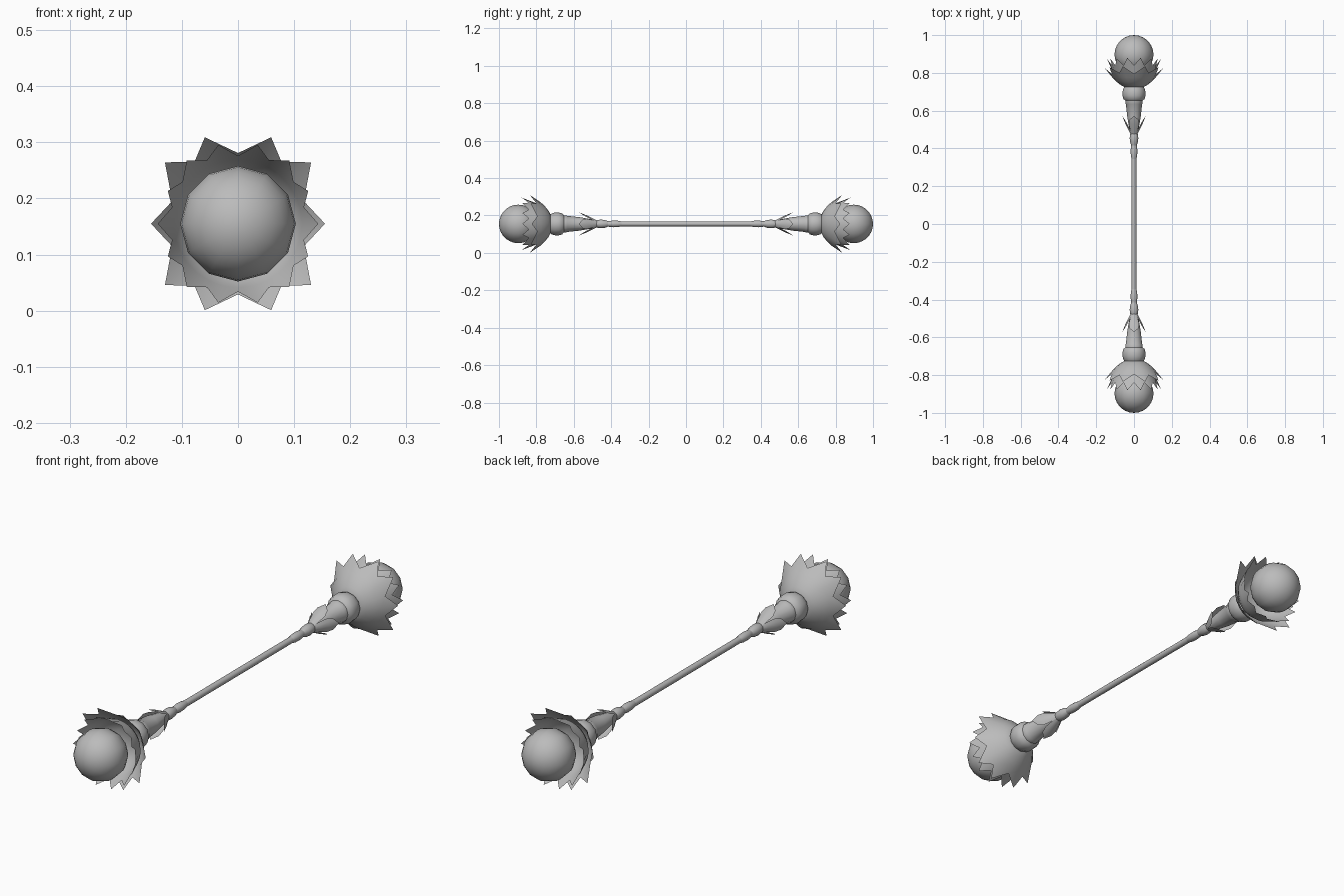
import bpy, bmesh, math
from mathutils import Matrix

if "Cube" in bpy.data.objects:
    bpy.data.objects.remove(bpy.data.objects["Cube"])

ZC = 0.155  # height of the staff axis
metal = bpy.data.materials.new("grey metal")
metal.diffuse_color = (0.5, 0.5, 0.5, 1)
metal.use_nodes = True
metal.node_tree.nodes["Principled BSDF"].inputs["Base Color"].default_value = metal.diffuse_color


def finish(name, bm, side, angle=40):
    """Turn a bmesh built along +y into an object at one end of the staff."""
    bmesh.ops.recalc_face_normals(bm, faces=bm.faces)
    if side < 0:
        bmesh.ops.scale(bm, vec=(1, -1, 1), verts=bm.verts)
        bmesh.ops.reverse_faces(bm, faces=bm.faces)
    bmesh.ops.translate(bm, vec=(0, 0, ZC), verts=bm.verts)
    me = bpy.data.meshes.new(name)
    bm.to_mesh(me)
    bm.free()
    me.materials.append(metal)
    ob = bpy.data.objects.new(name, me)
    bpy.context.collection.objects.link(ob)
    bpy.ops.object.select_all(action='DESELECT')
    ob.select_set(True)
    bpy.context.view_layer.objects.active = ob
    bpy.ops.object.shade_smooth_by_angle(angle=math.radians(angle))


def polar(bm, y, r, a):
    return bm.verts.new((r * math.cos(a), y, r * math.sin(a)))


def skin(bm, rows, closed=True):
    n = len(rows[0])
    for p, q in zip(rows, rows[1:]):
        for i in range(n if closed else n - 1):
            j = (i + 1) % n
            bm.faces.new((p[i], p[j], q[j], q[i]))


def lathe(name, profile, side, n=12):
    bm = bmesh.new()
    rows = [[polar(bm, y, r, 2 * math.pi * i / n) for i in range(n)] for y, r in profile]
    skin(bm, rows)
    bm.faces.new(rows[0])
    bm.faces.new(rows[-1])
    finish(name, bm, side)


def lotus(name, profile, quarter, side):
    """Cup with a zigzag rim; quarter = (angle, radius, y) from 0 to 90 degrees."""
    rim = list(quarter)
    rim += [(180 - a, r, y) for a, r, y in reversed(quarter[:-1])]
    rim += [(360 - a, r, y) for a, r, y in reversed(rim[1:-1])]
    bm = bmesh.new()
    rows = [[polar(bm, y, r, math.radians(a)) for a, _, _ in rim] for y, r in profile]
    rows.append([polar(bm, y, r, math.radians(a)) for a, r, y in rim])
    skin(bm, rows)
    bm.faces.new(rows[0])
    finish(name, bm, side)


def leaves(name, side):
    """Four flared leaves around the stem, split by narrow notches."""
    bm = bmesh.new()
    shape = [(0.475, 0.018, 45), (0.50, 0.030, 44), (0.53, 0.045, 38), (0.552, 0.054, 26)]
    for k in range(4):
        rows = [[polar(bm, y, r, math.radians(90 * k + s * w)) for s in (-1, -0.5, 0, 0.5, 1)]
                for y, r, w in shape]
        skin(bm, rows, closed=False)
        tip = polar(bm, 0.573, 0.062, math.radians(90 * k))
        for a, b in zip(rows[-1], rows[-1][1:]):
            bm.faces.new((a, b, tip))
    finish(name, bm, side)


# Central shaft
lathe("shaft", [(-0.37, 0.013), (0.37, 0.013)], 1)

for side, end in ((-1, "front"), (1, "back")):
    # Two small knobs on the shaft
    lathe(end + "_small_knob", [(0.345, 0.013), (0.365, 0.017), (0.39, 0.018),
                                (0.405, 0.016), (0.42, 0.014)], side)
    lathe(end + "_large_knob", [(0.415, 0.014), (0.435, 0.021), (0.455, 0.023),
                                (0.472, 0.021), (0.485, 0.017)], side)
    # Tapered stem with flared leaves and rounded collar
    lathe(end + "_stem", [(0.475, 0.017), (0.50, 0.024), (0.57, 0.036),
                          (0.635, 0.043), (0.64, 0.046), (0.66, 0.046)], side)
    leaves(end + "_leaves", side)
    lathe(end + "_collar", [(0.653, 0.046), (0.662, 0.056), (0.68, 0.061),
                            (0.70, 0.061), (0.718, 0.056), (0.732, 0.046)], side)
    # Outer and inner petal cups
    lotus(end + "_outer_petals",
          [(0.722, 0.045), (0.735, 0.070), (0.755, 0.095), (0.775, 0.114)],
          [(0, 0.155, 0.825), (19, 0.124, 0.795), (40, 0.170, 0.83),
           (55, 0.135, 0.80), (69, 0.165, 0.835), (90, 0.126, 0.795)], side)
    lotus(end + "_inner_petals",
          [(0.735, 0.045), (0.755, 0.080), (0.785, 0.104), (0.81, 0.114)],
          [(0, 0.143, 0.875), (14, 0.121, 0.84), (25, 0.138, 0.875), (37, 0.124, 0.84),
           (51, 0.145, 0.875), (64, 0.126, 0.84), (76, 0.145, 0.88), (90, 0.121, 0.84)], side)
    # Ball held in the petals
    bm = bmesh.new()
    bmesh.ops.create_uvsphere(bm, u_segments=12, v_segments=14, radius=0.103,
                              matrix=Matrix.Translation((0, 0.897, 0)) @ Matrix.Rotation(math.pi / 2, 4, 'X'))
    finish(end + "_ball", bm, side)
